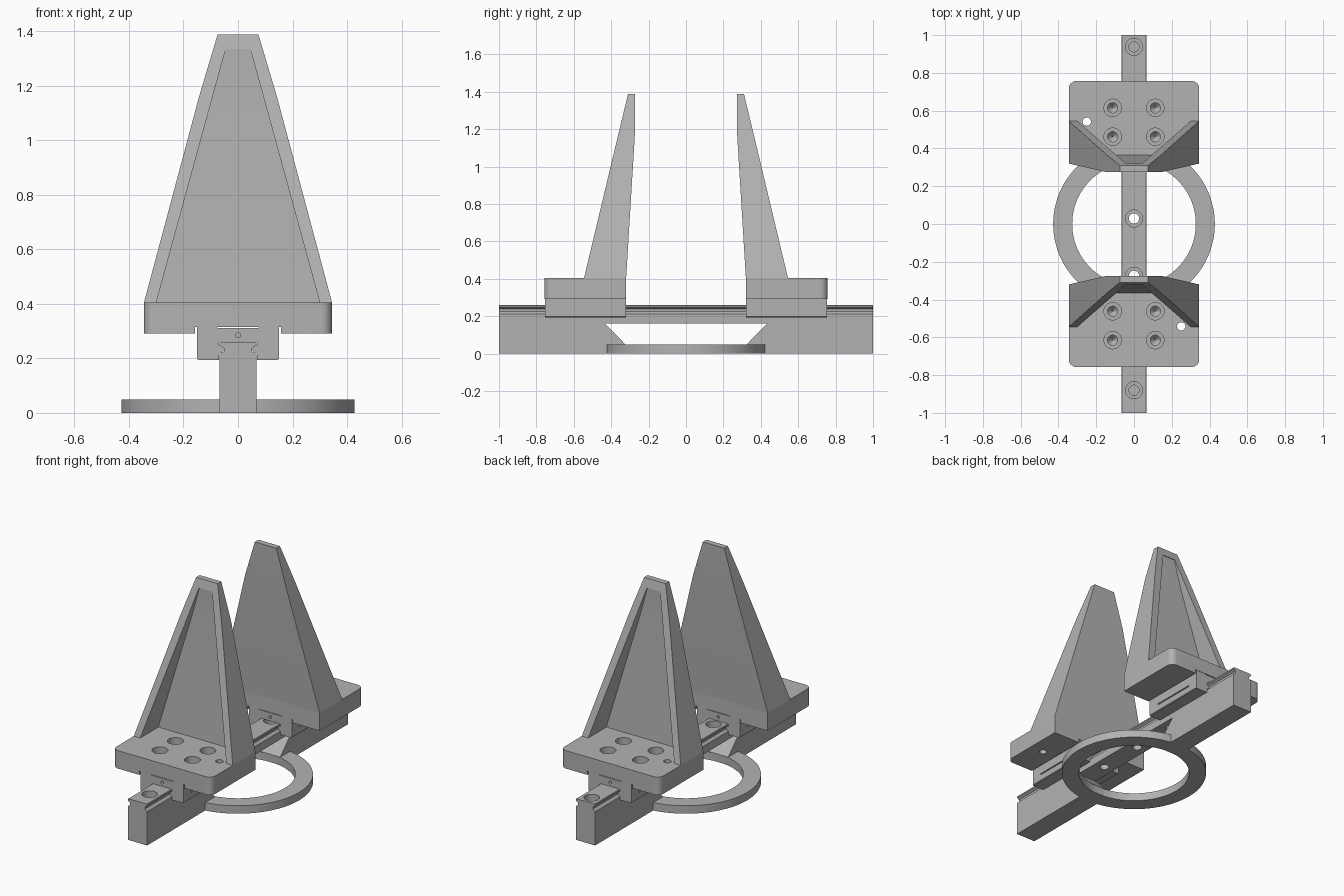
import bpy, bmesh, math
from mathutils import Matrix

cube = bpy.data.objects.get("Cube")
if cube:
    bpy.data.objects.remove(cube, do_unlink=True)

grey = bpy.data.materials.new("machined grey")
grey.use_nodes = True
grey.diffuse_color = (0.45, 0.45, 0.45, 1)
grey.node_tree.nodes["Principled BSDF"].inputs["Base Color"].default_value = grey.diffuse_color


def loft(name, rings):
    """Closed solid through a list of equal-length point rings."""
    bm = bmesh.new()
    rows = [[bm.verts.new(p) for p in ring] for ring in rings]
    n = len(rows[0])
    for a, b in zip(rows, rows[1:]):
        for i in range(n):
            j = (i + 1) % n
            bm.faces.new((a[i], a[j], b[j], b[i]))
    bm.faces.new(rows[0])
    bm.faces.new(rows[-1])
    bmesh.ops.recalc_face_normals(bm, faces=bm.faces)
    mesh = bpy.data.meshes.new(name)
    bm.to_mesh(mesh)
    bm.free()
    mesh.materials.append(grey)
    obj = bpy.data.objects.new(name, mesh)
    bpy.context.collection.objects.link(obj)
    return obj


def box(name, x0, x1, y0, y1, z0, z1):
    return loft(name, [[(x0, y0, z), (x1, y0, z), (x1, y1, z), (x0, y1, z)] for z in (z0, z1)])


def lathe(name, x, y, profile, n=32):
    """Vertical round solid from (radius, height) pairs."""
    turn = [2 * math.pi * i / n for i in range(n)]
    return loft(name, [[(x + r * math.cos(a), y + r * math.sin(a), z) for a in turn]
                       for r, z in profile])


def along_y(name, half, y0, y1):
    """Extrude a section, mirrored across x = 0, along y."""
    section = half + [(-x, z) for x, z in reversed(half)]
    return loft(name, [[(x, y, z) for x, z in section] for y in (y0, y1)])


def combine(obj, tool, mode="DIFFERENCE"):
    mod = obj.modifiers.new("cut", "BOOLEAN")
    mod.operation, mod.solver, mod.object = mode, "EXACT", tool
    bpy.context.view_layer.objects.active = obj
    bpy.ops.object.modifier_apply(modifier=mod.name)
    bpy.data.objects.remove(tool, do_unlink=True)


parts = []

# Mounting ring joined to the two end supports
base = lathe("base_ring", 0, 0, [(0.428, 0), (0.428, 0.05)], 96)
combine(base, lathe("bore", 0, 0, [(0.327, -0.1), (0.327, 0.1)], 96))
for s in (-1, 1):
    side = [(1, 0), (1, 0.162), (0.435, 0.162), (0.325, 0.05), (0.325, 0)]
    support = loft("support", [[(x, s * y, z) for y, z in side] for x in (-0.067, 0.067)])
    combine(base, support, "UNION")
parts.append(base)

# Grooved rail with a row of counterbored holes
rail_half = [(0.067, 0.162), (0.067, 0.213), (0.052, 0.226), (0.052, 0.238),
             (0.067, 0.248), (0.067, 0.257), (0.064, 0.26)]
rail = along_y("rail", rail_half, -1, 1)
for i in range(7):
    y = -0.88 + 0.303 * i
    combine(rail, lathe("hole", 0, y, [(0.027, 0.1), (0.027, 0.2), (0.045, 0.2), (0.045, 0.3)]))
parts.append(rail)

# Carriage wrapped around the rail
lip = [(x + 0.002, z + 0.001) for x, z in rail_half[1:]]
carriage = along_y("carriage_back", [(0.075, 0.312), (0.08, 0.316), (0.147, 0.316), (0.15, 0.312),
                                     (0.15, 0.198), (0.146, 0.194), (0.069, 0.194)] + lip,
                   0.322, 0.755)
for s in (-1, 1):
    combine(carriage, box("slot", s * 0.144, s * 0.2, 0.4, 0.685, 0.235, 0.243))
for y in (0.322, 0.755):
    port = lathe("port", 0, 0, [(0.009, -0.02), (0.009, 0.02)], 16)
    port.data.transform(Matrix.Translation((0, y, 0.285)) @ Matrix.Rotation(math.pi / 2, 4, "X"))
    combine(carriage, port)

# Mounting plate with rounded outer corners
r = 0.04
outline = [(-0.345, 0.32), (0.345, 0.32)]
for cx, start in ((0.345 - r, 0), (r - 0.345, 90)):
    for k in range(9):
        a = math.radians(start + 90 * k / 8)
        outline.append((cx + r * math.cos(a), 0.757 - r + r * math.sin(a)))
plate = loft("plate_back", [[(x, y, z) for x, y in outline] for z in (0.292, 0.405)])
combine(plate, box("channel", -0.157, 0.157, 0.2, 0.9, 0.2, 0.316))
combine(plate, lathe("pin_hole", -0.25, 0.542, [(0.022, 0.2), (0.022, 0.5)]))

# Four counterbored screw holes, drilled on into the carriage
for x in (-0.113, 0.113):
    for y in (0.462, 0.615):
        for target in (plate, carriage):
            combine(target, lathe("screw_hole", x, y, [(0.001, 0.26), (0.027, 0.29), (0.027, 0.345),
                                                       (0.046, 0.345), (0.046, 0.5)]))


# Tapered jaw, hollowed from the outer side
def level(half_width, inner, outer, z):
    w = half_width
    return [(-w, inner, z), (w, inner, z), (w, outer, z), (-w, outer, z)]


jaw = loft("jaw_back", [level(0.345, 0.32, 0.545, 0.405), level(0.143, 0.274, 0.365, 1.16),
                        level(0.075, 0.274, 0.31, 1.388)])


def pocket_width(z):
    return 0.3 - 0.274 * (z - 0.405)


pocket = loft("pocket", [level(pocket_width(z), y, 0.8, z)
                         for z, y in ((0.35, 0.368), (1.16, 0.319), (1.335, 0.319))])
combine(jaw, pocket)

# The front slider is the back one turned half round
for obj in (carriage, plate, jaw):
    twin = obj.copy()
    twin.data = obj.data.copy()
    twin.name = obj.name.replace("back", "front")
    twin.data.transform(Matrix.Rotation(math.pi, 4, "Z"))
    bpy.context.collection.objects.link(twin)
    parts += [obj, twin]

bpy.ops.object.select_all(action="DESELECT")
for obj in parts:
    obj.select_set(True)
bpy.context.view_layer.objects.active = parts[0]
bpy.ops.object.shade_smooth_by_angle(angle=math.radians(30))
